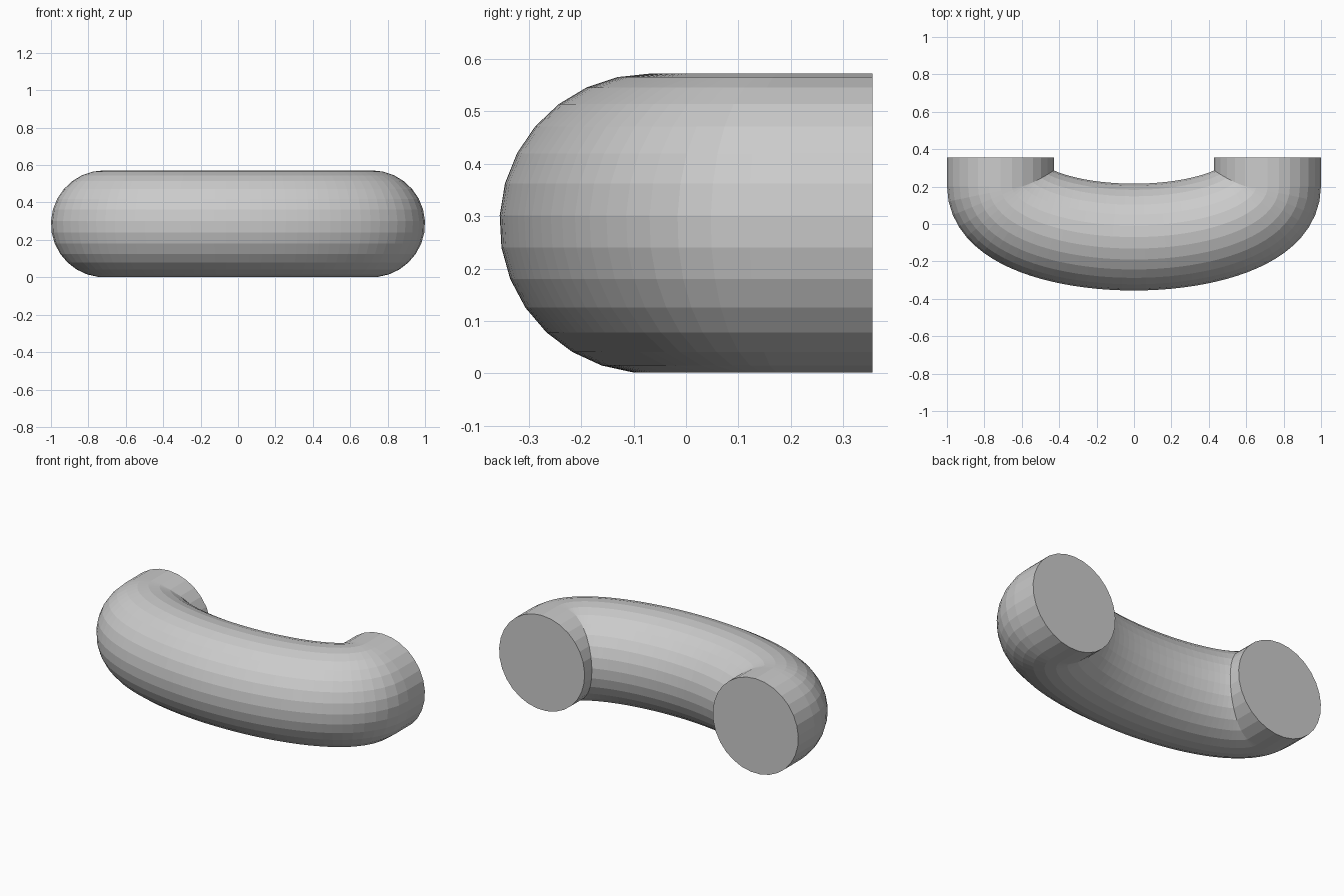
import bpy, bmesh
from math import sin, cos, pi
from mathutils import Vector

if "Cube" in bpy.data.objects:
    bpy.data.objects.remove(bpy.data.objects["Cube"])

R = 0.286           # tube radius
SIDES = 29          # facets around the tube
A, B = 0.714, 0.27  # half-ellipse centre line
Y0, Y_END = 0.20, 0.356
STEPS = 40

# Centre line: straight end, half ellipse, straight end, each with outward normal
path = [(Vector((A, Y_END, R)), Vector((1, 0, 0)))]
for i in range(STEPS + 1):
    t = pi * i / STEPS
    normal = Vector((B * cos(t), -A * sin(t), 0)).normalized()
    path.append((Vector((A * cos(t), Y0 - B * sin(t), R)), normal))
path.append((Vector((-A, Y_END, R)), Vector((-1, 0, 0))))

# Sweep the round section along the centre line
bm = bmesh.new()
rings = []
for centre, normal in path:
    ring = []
    for k in range(SIDES):
        a = 2 * pi * k / SIDES
        ring.append(bm.verts.new(centre + normal * R * sin(a) + Vector((0, 0, R * cos(a)))))
    rings.append(ring)
for r0, r1 in zip(rings, rings[1:]):
    for k in range(SIDES):
        j = (k + 1) % SIDES
        bm.faces.new((r0[k], r0[j], r1[j], r1[k]))

# Flat end caps
bm.faces.new(rings[0][::-1])
bm.faces.new(rings[-1])
bmesh.ops.recalc_face_normals(bm, faces=bm.faces)

mesh = bpy.data.meshes.new("curved_tube")
bm.to_mesh(mesh)
bm.free()
tube = bpy.data.objects.new("curved_tube", mesh)
bpy.context.collection.objects.link(tube)
